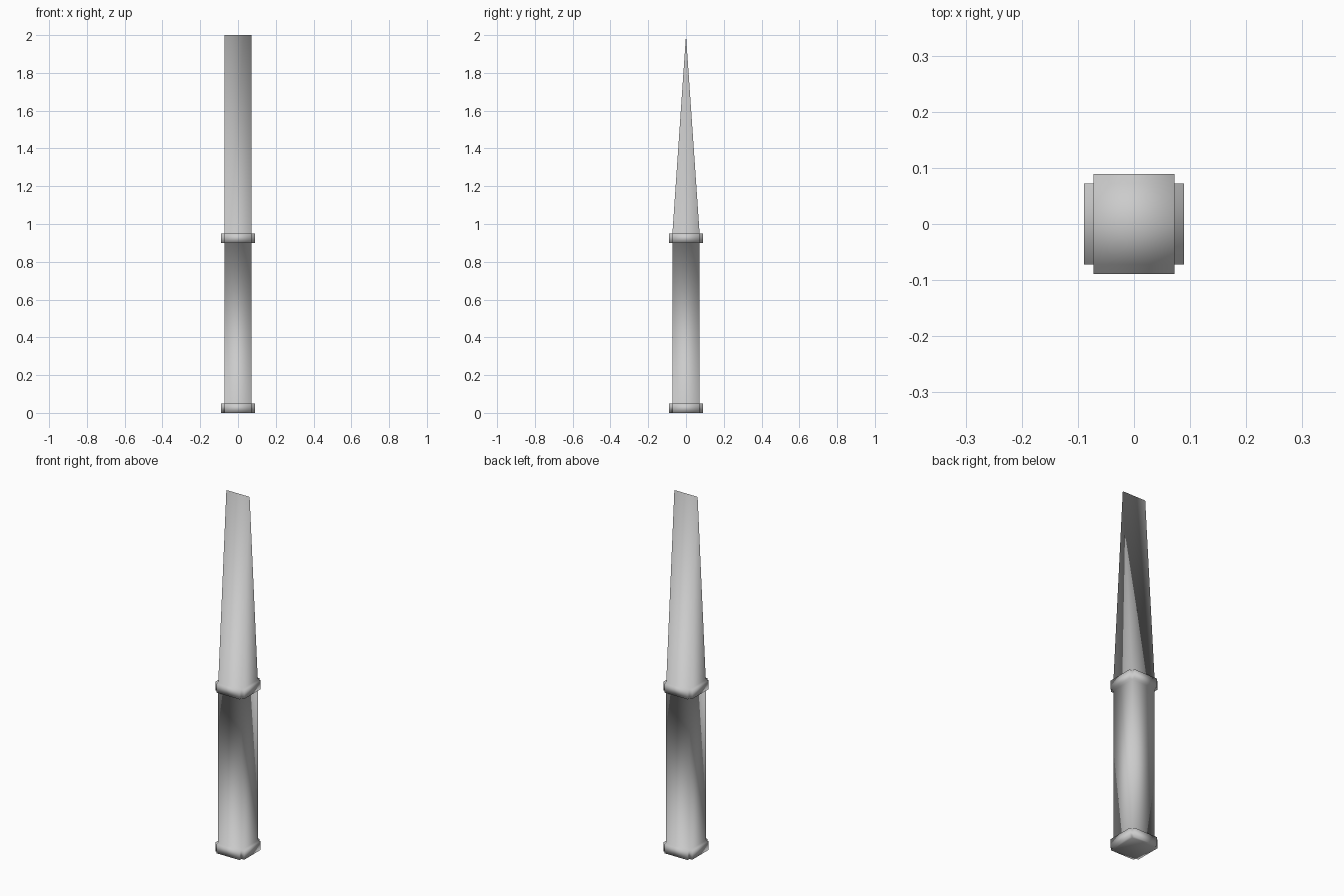
import bpy, bmesh

if "Cube" in bpy.data.objects:
    bpy.data.objects.remove(bpy.data.objects["Cube"])

H = 0.072        # half width of the square shaft
LIP = 0.017      # how far the collar plates stand out
LEVELS = [0.0, 0.05, 0.90, 0.95]

bm = bmesh.new()

# Square rings up the shaft
rings = [[bm.verts.new((sx * H, sy * H, z))
          for sx, sy in ((-1, -1), (1, -1), (1, 1), (-1, 1))] for z in LEVELS]
bm.faces.new(rings[0][::-1])

collar_faces = []
for level in range(3):
    lo, hi = rings[level], rings[level + 1]
    for i in range(4):
        j = (i + 1) % 4
        f = bm.faces.new((lo[i], lo[j], hi[j], hi[i]))
        if level != 1:
            collar_faces.append(f)

# Wedge blade ending in a ridge along x
a, b, c, d = rings[3]
left = bm.verts.new((-H, 0, 2.0))
right = bm.verts.new((H, 0, 2.0))
for vs in ((a, b, right, left), (c, d, left, right), (b, c, right), (d, a, left)):
    bm.faces.new(vs)


def raise_plate(face):
    """Push one face outward, keeping the corners notched."""
    face.normal_update()
    base = list(face.verts)
    out = [bm.verts.new(v.co + face.normal * LIP) for v in base]
    bm.faces.remove(face)
    for i in range(4):
        j = (i + 1) % 4
        bm.faces.new((base[i], base[j], out[j], out[i]))
    bm.faces.new(out)


# Collar plates at the foot and below the blade
for f in collar_faces:
    raise_plate(f)

bmesh.ops.recalc_face_normals(bm, faces=bm.faces)
for f in bm.faces:
    f.smooth = True

mesh = bpy.data.meshes.new("stake")
bm.to_mesh(mesh)
bm.free()
bpy.context.collection.objects.link(bpy.data.objects.new("stake", mesh))
